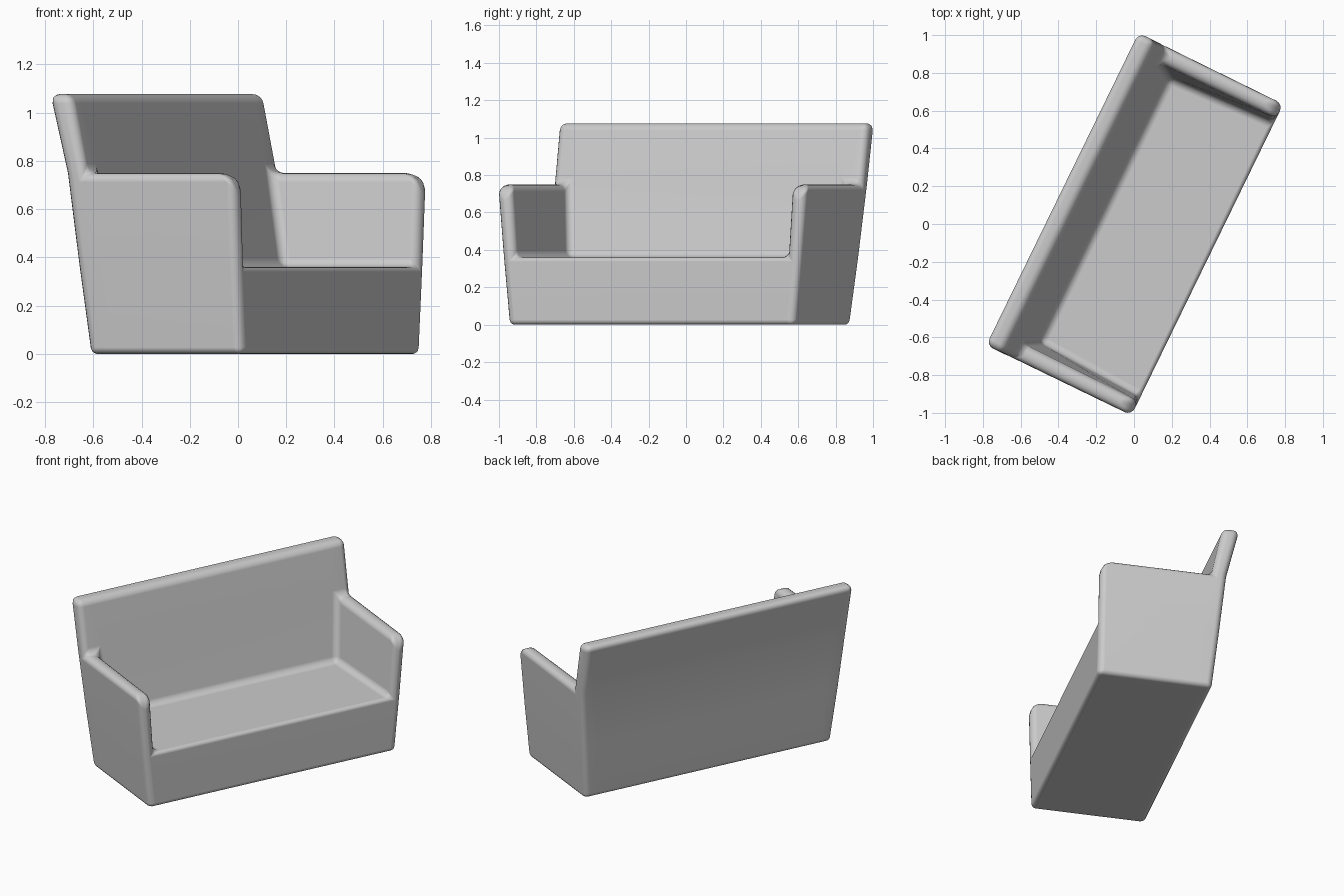
import bpy, bmesh, math
from mathutils import Vector, Matrix

cube = bpy.data.objects.get("Cube")
if cube:
    bpy.data.objects.remove(cube, do_unlink=True)

# Upholstery colour
grey = bpy.data.materials.new("grey_upholstery")
grey.use_nodes = True
colour = (0.6, 0.6, 0.6, 1)
grey.diffuse_color = colour
grey.node_tree.nodes["Principled BSDF"].inputs["Base Color"].default_value = colour

# Cage: columns across the width, rows from back to front, levels going up
LEVELS = [0.0, 0.36, 0.75, 1.077]
OUTER = [0.85, 0.886, 0.92, 0.92]
BACK = [-0.275, -0.312, -0.35, -0.43]
BACK_INNER = [-0.175, -0.175, -0.257, -0.325]
FRONT = 0.432
INNER_BACK = [0.78, 0.78, 0.83, 0.83]
INNER_FRONT = [0.81, 0.81, 0.835, 0.83]


def corner(i, j, k):
    side = -1 if i < 2 else 1
    inner = INNER_FRONT if j == 2 else INNER_BACK
    width = OUTER[k] if i in (0, 3) else inner[k]
    depth = (BACK[k], BACK_INNER[k], FRONT)[j]
    return Vector((side * width, -depth, LEVELS[k]))


def filled(i, j, k):
    if not (0 <= i < 3 and 0 <= j < 2 and 0 <= k < 3):
        return False
    return k == 0 or j == 0 or (k == 1 and i != 1)


# Skin the filled blocks: base, two arms and the backrest
bm = bmesh.new()
verts = {}
for i in range(3):
    for j in range(2):
        for k in range(3):
            if not filled(i, j, k):
                continue
            cell = (i, j, k)
            for axis in range(3):
                for step in (0, 1):
                    near = list(cell)
                    near[axis] += 2 * step - 1
                    if filled(*near):
                        continue
                    a, b = (axis + 1) % 3, (axis + 2) % 3
                    loop = []
                    for da, db in ((0, 0), (1, 0), (1, 1), (0, 1)):
                        key = list(cell)
                        key[axis] += step
                        key[a] += da
                        key[b] += db
                        key = tuple(key)
                        if key not in verts:
                            verts[key] = bm.verts.new(corner(*key))
                        loop.append(verts[key])
                    bm.faces.new(loop)
bmesh.ops.recalc_face_normals(bm, faces=bm.faces)

# Rounding: broad on the arm fronts, tight on the seat lip and underside
weight = bm.edges.layers.float.new("bevel_weight_edge")
keys = {v: key for key, v in verts.items()}
for e in bm.edges:
    if e.calc_face_angle() < 0.35:
        continue
    p, q = (keys[v] for v in e.verts)
    if p[1:] == q[1:] == (2, 2):
        e[weight] = 1.0
    elif p[1:] == q[1:] == (2, 1):
        e[weight] = 0.25
    elif p[2] == q[2] == 0:
        e[weight] = 0.3
    else:
        e[weight] = 0.42

mesh = bpy.data.meshes.new("sofa_body")
bm.to_mesh(mesh)
bm.free()
mesh.materials.append(grey)
for face in mesh.polygons:
    face.use_smooth = True

sofa = bpy.data.objects.new("sofa_body", mesh)
bpy.context.collection.objects.link(sofa)
sofa.matrix_world = Matrix.Rotation(math.radians(64), 4, "Z")

bevel = sofa.modifiers.new("soft_edges", "BEVEL")
bevel.limit_method = "WEIGHT"
bevel.width = 0.1
bevel.segments = 4
sofa.modifiers.new("even_shading", "WEIGHTED_NORMAL")
